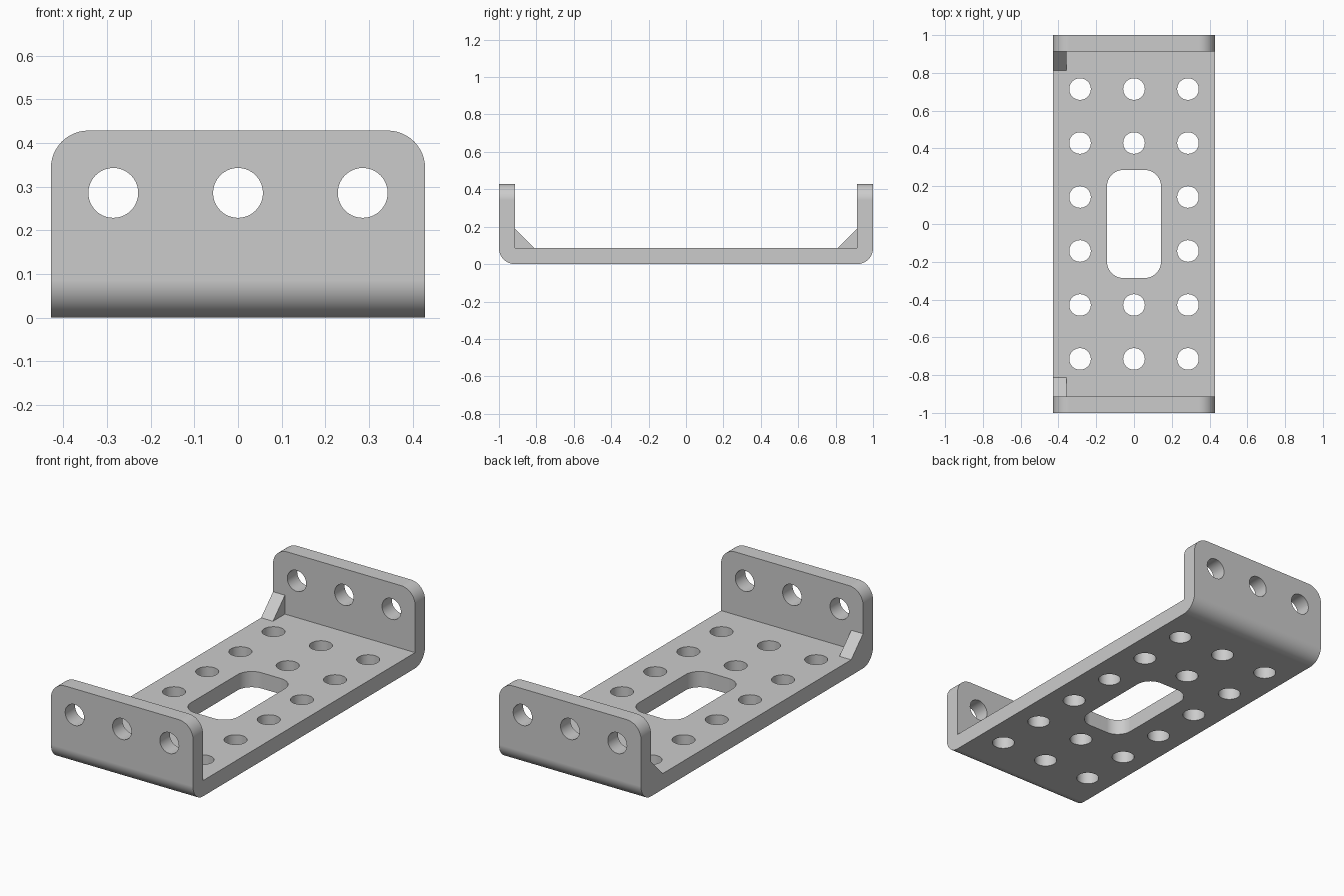
import bpy, bmesh
from math import radians
from mathutils import Matrix, Vector

cube = bpy.data.objects.get("Cube")
if cube:
    bpy.data.objects.remove(cube, do_unlink=True)

U = 2 / 70                       # one grid unit of the part
HALF_W, HALF_L, HEIGHT, THICK = 15 * U, 35 * U, 15 * U, 3 * U
PITCH, HOLE_R, ROUND = 10 * U, 2 * U, 3 * U

grey = bpy.data.materials.new("light_grey_metal")
grey.use_nodes = True
colour = (0.6, 0.6, 0.6, 1)
grey.diffuse_color = colour
grey.node_tree.nodes["Principled BSDF"].inputs["Base Color"].default_value = colour


def make_object(name, bm):
    bmesh.ops.recalc_face_normals(bm, faces=bm.faces)
    mesh = bpy.data.meshes.new(name)
    bm.to_mesh(mesh)
    bm.free()
    mesh.materials.append(grey)
    obj = bpy.data.objects.new(name, mesh)
    bpy.context.collection.objects.link(obj)
    return obj


def extrude_x(bm, profile, x0, x1):
    """Extrude a closed (y, z) profile from x0 to x1."""
    face = bm.faces.new([bm.verts.new((x0, y, z)) for y, z in profile])
    new = bmesh.ops.extrude_face_region(bm, geom=[face])["geom"]
    verts = [v for v in new if isinstance(v, bmesh.types.BMVert)]
    bmesh.ops.translate(bm, verts=verts, vec=(x1 - x0, 0, 0))


def round_edges(bm, edges, radius):
    bmesh.ops.bevel(bm, geom=edges, offset=radius, offset_type='OFFSET',
                    segments=12, profile=0.5, affect='EDGES')


def along(edge, axis):
    d = edge.verts[0].co - edge.verts[1].co
    return abs(abs(d[axis]) - d.length) < 1e-5


# U-shaped bracket: floor and two end flanges
bm = bmesh.new()
inner = HALF_L - THICK
extrude_x(bm, [(-HALF_L, 0), (HALF_L, 0), (HALF_L, HEIGHT), (inner, HEIGHT),
               (inner, THICK), (-inner, THICK), (-inner, HEIGHT),
               (-HALF_L, HEIGHT)], -HALF_W, HALF_W)
bmesh.ops.recalc_face_normals(bm, faces=bm.faces)
outer_bends = [e for e in bm.edges if along(e, 0) and e.verts[0].co.z < 1e-5]
flange_corners = [e for e in bm.edges
                  if along(e, 1) and e.verts[0].co.z > HEIGHT - 1e-5]
round_edges(bm, outer_bends + flange_corners, ROUND)
bracket = make_object("bracket", bm)

# Cutter holding the floor holes, flange holes and centre slot
bm = bmesh.new()


def add_hole(location, depth, rotation=Matrix()):
    bmesh.ops.create_cone(bm, cap_ends=True, segments=40, radius1=HOLE_R,
                          radius2=HOLE_R, depth=depth,
                          matrix=Matrix.Translation(location) @ rotation)


for column in (-1, 0, 1):
    x = column * PITCH
    for row in range(6):
        if column == 0 and row in (2, 3):
            continue
        add_hole(Vector((x, (row - 2.5) * PITCH, THICK / 2)), THICK * 2)
    add_hole(Vector((x, 0, PITCH)), HALF_L * 2.2, Matrix.Rotation(radians(90), 4, 'X'))

slot = bmesh.ops.create_cube(bm, size=1, matrix=Matrix.Translation((0, 0, THICK / 2))
                             @ Matrix.Diagonal((PITCH, PITCH * 2, THICK * 2, 1)))
slot_edges = {e for v in slot["verts"] for e in v.link_edges if along(e, 2)}
round_edges(bm, list(slot_edges), ROUND)
cutter = make_object("hole_cutter", bm)
cutter.hide_render = True

cut = bracket.modifiers.new("holes", 'BOOLEAN')
cut.operation, cut.solver, cut.object = 'DIFFERENCE', 'EXACT', cutter
bpy.context.view_layer.objects.active = bracket
bracket.select_set(True)
bpy.ops.object.modifier_apply(modifier=cut.name)
bpy.data.objects.remove(cutter, do_unlink=True)

bpy.ops.object.select_all(action='DESELECT')
bracket.select_set(True)
bpy.context.view_layer.objects.active = bracket
bpy.ops.object.shade_smooth_by_angle(angle=radians(30))
weighted = bracket.modifiers.new("clean_shading", 'WEIGHTED_NORMAL')
weighted.keep_sharp = True

# Triangular corner ribs along the right edge
RIB = 3.6 * U
for name, side in (("front_rib", -1), ("back_rib", 1)):
    bm = bmesh.new()
    extrude_x(bm, [(side * inner, THICK), (side * (inner - RIB), THICK),
                   (side * inner, THICK + RIB)], -HALF_W, -HALF_W + 2.5 * U)
    make_object(name, bm)
